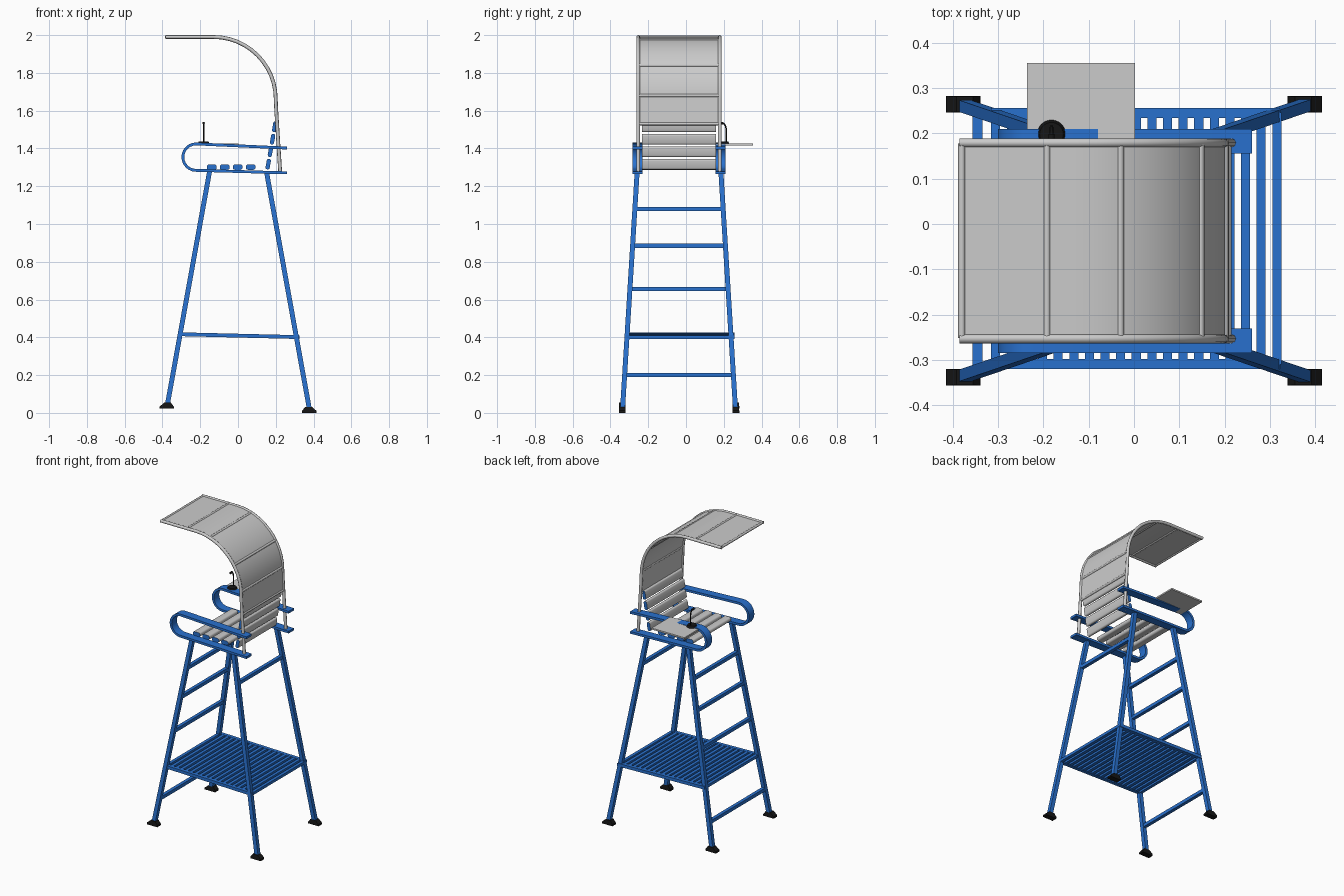
import bpy, math
from mathutils import Vector

if "Cube" in bpy.data.objects:
    bpy.data.objects.remove(bpy.data.objects["Cube"])


def material(name, r, g, b):
    m = bpy.data.materials.new(name)
    m.diffuse_color = (r, g, b, 1)
    m.use_nodes = True
    m.node_tree.nodes["Principled BSDF"].inputs["Base Color"].default_value = m.diffuse_color
    return m


BLUE = material("blue paint", 0.022, 0.165, 0.62)
GREY = material("light grey", 0.60, 0.60, 0.60)
BLACK = material("black rubber", 0.008, 0.008, 0.008)
YC = -0.037  # middle of the chair across y


def mesh(name, verts, faces, mats, smooth=False):
    me = bpy.data.meshes.new(name)
    me.from_pydata(verts, [], faces)
    for m in mats:
        me.materials.append(m)
    ob = bpy.data.objects.new(name, me)
    bpy.context.collection.objects.link(ob)
    bpy.context.view_layer.objects.active = ob
    bpy.ops.object.select_all(action='DESELECT')
    ob.select_set(True)
    bpy.ops.object.mode_set(mode='EDIT')
    bpy.ops.mesh.select_all(action='SELECT')
    bpy.ops.mesh.normals_make_consistent(inside=False)
    bpy.ops.object.mode_set(mode='OBJECT')
    if smooth:
        bpy.ops.object.shade_smooth_by_angle(angle=math.radians(35))
    return ob


def frustum(name, a, b, ha, hb, axes, mat):
    """Four-sided bar from a to b; half sizes ha, hb along the two axes."""
    verts = []
    for p, h in ((a, ha), (b, hb)):
        for s, t in ((-1, -1), (1, -1), (1, 1), (-1, 1)):
            v = Vector(p)
            v[axes[0]] += s * h[0]
            v[axes[1]] += t * h[1]
            verts.append(v)
    faces = [(0, 1, 2, 3), (4, 5, 6, 7)] + [(i, (i + 1) % 4, (i + 1) % 4 + 4, i + 4) for i in range(4)]
    return mesh(name, verts, faces, [mat])


def bar(name, a, b, w, t, axes, mat=BLUE):
    return frustum(name, a, b, (w / 2, t / 2), (w / 2, t / 2), axes, mat)


def strip(name, path, y0, y1, thick, mat):
    """Bent sheet following an x-z path."""
    verts, n = [], len(path)
    for i, p in enumerate(path):
        d = (Vector(path[min(i + 1, n - 1)]) - Vector(path[max(i - 1, 0)])).normalized()
        off = Vector((-d.y, d.x)) * thick / 2
        for y, s in ((y0, 1), (y1, 1), (y1, -1), (y0, -1)):
            q = Vector(p) + off * s
            verts.append((q.x, y, q.y))
    faces = [(0, 1, 2, 3), tuple(range(4 * n - 4, 4 * n))]
    for i in range(n - 1):
        for k in range(4):
            j = (k + 1) % 4
            faces.append((4 * i + k, 4 * i + j, 4 * i + 4 + j, 4 * i + 4 + k))
    return mesh(name, verts, faces, [mat], True)


def tube(name, points, radius, mat):
    cu = bpy.data.curves.new(name, 'CURVE')
    cu.dimensions = '3D'
    cu.bevel_depth = radius
    cu.bevel_resolution = 2
    cu.use_fill_caps = True
    sp = cu.splines.new('POLY')
    sp.points.add(len(points) - 1)
    for p, q in zip(sp.points, points):
        p.co = (*q, 1)
    cu.materials.append(mat)
    ob = bpy.data.objects.new(name, cu)
    bpy.context.collection.objects.link(ob)
    bpy.ops.object.select_all(action='DESELECT')
    ob.select_set(True)
    bpy.context.view_layer.objects.active = ob
    bpy.ops.object.convert(target='MESH')
    bpy.ops.object.shade_smooth_by_angle(angle=math.radians(50))


def slat(name, cx, cz, w, t, tilt):
    """Rounded grey board along y with blue end caps."""
    r, prof = t * 0.42, []
    for k, (sx, sz) in enumerate(((1, 1), (-1, 1), (-1, -1), (1, -1))):
        for j in range(4):
            a = math.radians(90 * k + 30 * j)
            x = sx * (w / 2 - r) + r * math.cos(a)
            z = sz * (t / 2 - r) + r * math.sin(a)
            c, s = math.cos(tilt), math.sin(tilt)
            prof.append((cx + x * c - z * s, cz + x * s + z * c))
    n = len(prof)
    verts = [(x, y, z) for y in (YC - 0.197, YC + 0.197) for x, z in prof]
    faces = [tuple(range(n)), tuple(range(n, 2 * n))]
    faces += [(i, (i + 1) % n, (i + 1) % n + n, i + n) for i in range(n)]
    ob = mesh(name, verts, faces, [GREY, BLUE], True)
    for p in ob.data.polygons:
        p.material_index = 1 if abs(p.normal.y) > 0.9 else 0


# Leg centre line at height z
def leg(sx, sy, z):
    f = (z - 0.02) / 1.25
    return Vector((sx * (0.378 - 0.226 * f), YC + sy * (0.299 - 0.077 * f), z))


# Legs and feet (left pair stands slightly higher)
for sx in (-1, 1):
    z0 = 0.022 if sx < 0 else 0.0
    for sy in (-1, 1):
        bar("leg", leg(sx, sy, z0 + 0.015), leg(sx, sy, 1.275), 0.026, 0.026, (0, 1))
        c = Vector((sx * 0.377, YC + sy * 0.301, z0))
        bar("foot_sole", c, c + Vector((0, 0, 0.012)), 0.076, 0.036, (0, 1), BLACK)
        frustum("foot_block", c + Vector((0, 0, 0.012)), c + Vector((-sx * 0.004, 0, 0.032)),
                (0.037, 0.018), (0.018, 0.017), (0, 1), BLACK)

# Ladder rungs on the left, one brace on the right
for sx, z in ((-1, 0.2), (-1, 0.655), (-1, 0.885), (-1, 1.08), (1, 1.08)):
    bar("rung", leg(sx, -1, z), leg(sx, 1, z), 0.022, 0.022, (0, 2))

# Slatted platform, slightly tilted
def pz(x):
    return 0.409 - 0.024 * x

for y in (-0.309, 0.245):
    bar("platform_side_rail", (-0.315, y, pz(-0.315)), (0.322, y, pz(0.322)), 0.022, 0.02, (1, 2))
N = 19
for i in range(N):
    x = -0.305 + 0.62 * i / (N - 1)
    bar("platform_slat", (x, -0.31, pz(x)), (x, 0.246, pz(x)), 0.02, 0.018, (0, 2))

# Bent strap armrests
arc = [(-0.222 + 0.07 * math.cos(a), 1.354 + 0.07 * math.sin(a))
       for a in (math.radians(90 + 15 * i) for i in range(13))]
strap = [(0.26, 1.402)] + arc + [(0.26, 1.271)]
for s in (-1, 1):
    y = YC + s * 0.220
    strip("armrest", strap, y - 0.027, y + 0.027, 0.015, BLUE)

# Seat and backrest boards
for i in range(4):
    slat("seat_slat", -0.139 + 0.0687 * i, 1.301, 0.052, 0.028, 0)
for i in range(4):
    slat("backrest_slat", 0.16 + 0.0115 * i, 1.317 + 0.066 * i, 0.056, 0.022, math.radians(80))

# Canopy frame tubes, panel and cross ribs
bow = [(-0.13 + 0.33 * math.cos(a), 1.66 + 0.33 * math.sin(a))
       for a in (math.radians(7.5 * i) for i in range(13))]
path = [(0.224, 1.265), (0.212, 1.45), (0.207, 1.53), (0.202, 1.61)] + bow + [(-0.2, 1.99), (-0.385, 1.99)]
for s in (-1, 1):
    tube("canopy_tube", [(x, YC + s * 0.216, z) for x, z in path], 0.01, GREY)
strip("canopy_panel", path[2:], YC - 0.212, YC + 0.212, 0.006, GREY)
for x, z in ((0.207, 1.53), (0.2, 1.68), (0.147, 1.84), (-0.03, 1.973), (-0.192, 1.99), (-0.38, 1.99)):
    tube("canopy_rib", [(x, YC - 0.214, z), (x, YC + 0.214, z)], 0.008, GREY)

# Side table
bar("side_table", (-0.117, 0.16, 1.42), (-0.117, 0.355, 1.42), 0.238, 0.01, (0, 2), GREY)

# Microphone on the table
bpy.ops.mesh.primitive_cone_add(vertices=24, radius1=0.032, radius2=0.026, depth=0.014, location=(-0.182, 0.198, 1.431))
base = bpy.context.object
base.name = "microphone_base"
base.data.materials.append(BLACK)
tube("microphone_neck", [(-0.182, y, z) for y, z in
     ((0.212, 1.43), (0.214, 1.49), (0.211, 1.515), (0.203, 1.53), (0.192, 1.535))], 0.004, BLACK)
tube("microphone_head", [(-0.182, 0.198, 1.534), (-0.182, 0.178, 1.534)], 0.007, BLACK)
